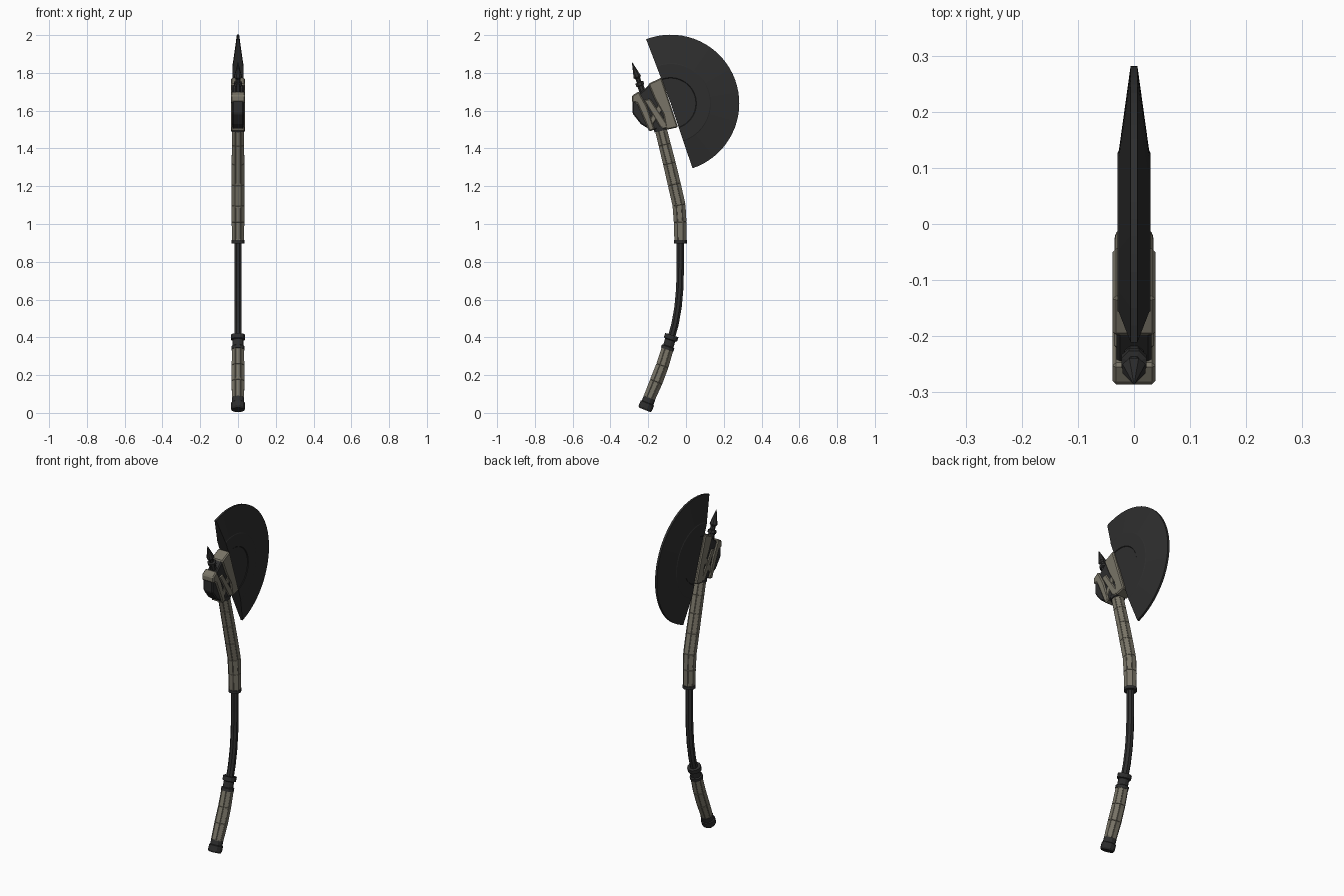
import bpy, bmesh, math
from mathutils import Vector

if "Cube" in bpy.data.objects:
    bpy.data.objects.remove(bpy.data.objects["Cube"])


def material(name, rgb):
    m = bpy.data.materials.new(name)
    m.use_nodes = True
    m.diffuse_color = (*rgb, 1)
    m.node_tree.nodes["Principled BSDF"].inputs["Base Color"].default_value = (*rgb, 1)
    return m


dark = material("dark iron", (0.027, 0.027, 0.027))
tan = material("weathered tan", (0.19, 0.175, 0.135))


def finish(name, bm, mat):
    bmesh.ops.recalc_face_normals(bm, faces=bm.faces)
    mesh = bpy.data.meshes.new(name)
    bm.to_mesh(mesh)
    bm.free()
    mesh.materials.append(mat)
    obj = bpy.data.objects.new(name, mesh)
    bpy.context.collection.objects.link(obj)
    return obj


def tube(name, path, mat, sides=8, plates=False):
    """Faceted tube along (y, z, radius) points; plates raises every side face."""
    bm = bmesh.new()
    pts = [Vector((0, y, z)) for y, z, r in path]
    rings = []
    for i, p in enumerate(pts):
        t = (pts[min(i + 1, len(pts) - 1)] - pts[max(i - 1, 0)]).normalized()
        n = Vector((0, t.z, -t.y))
        ring = []
        for k in range(sides):
            a = math.tau * (k + 0.5) / sides
            ring.append(bm.verts.new(p + path[i][2] * (Vector((math.cos(a), 0, 0)) + n * math.sin(a))))
        rings.append(ring)
    walls = []
    for a, b in zip(rings, rings[1:]):
        for k in range(sides):
            j = (k + 1) % sides
            walls.append(bm.faces.new((a[k], a[j], b[j], b[k])))
    bm.faces.new(rings[0])
    bm.faces.new(rings[-1])
    bmesh.ops.recalc_face_normals(bm, faces=bm.faces)
    if plates:
        bmesh.ops.inset_individual(bm, faces=walls, thickness=0.0015, depth=0.003)
    return finish(name, bm, mat)


def turned(name, start, end, profile, mat, sides=12):
    """Straight turned part; profile holds (fraction along, radius)."""
    path = [(start[0] + (end[0] - start[0]) * f, start[1] + (end[1] - start[1]) * f, r)
            for f, r in profile]
    return tube(name, path, mat, sides)


def slab(name, outline, half, mat, bevel=0.006):
    """Side outline in (y, z) extruded across x with chamfered edges."""
    bm = bmesh.new()
    face = bm.faces.new([bm.verts.new((-half, y, z)) for y, z in outline])
    out = bmesh.ops.extrude_face_region(bm, geom=[face])
    moved = [g for g in out["geom"] if isinstance(g, bmesh.types.BMVert)]
    bmesh.ops.translate(bm, verts=moved, vec=(2 * half, 0, 0))
    obj = finish(name, bm, mat)
    mod = obj.modifiers.new("chamfer", 'BEVEL')
    mod.width = bevel
    mod.segments = 1
    return obj


# Handle, from the pommel up
turned("pommel", (-0.219, 0.016), (-0.193, 0.08),
       [(0, 0.034), (0.12, 0.039), (0.55, 0.039), (0.6, 0.034), (1, 0.034)], dark)
tube("lower_grip", [(-0.196, 0.075, 0.031), (-0.158, 0.165, 0.034),
                    (-0.125, 0.25, 0.033), (-0.096, 0.345, 0.031)], tan, plates=True)
turned("lower_collar", (-0.1, 0.335), (-0.075, 0.412),
       [(0, 0.036), (0.2, 0.036), (0.25, 0.029), (0.65, 0.029), (0.7, 0.038), (1, 0.038)], dark)
tube("shaft", [(-0.08, 0.39, 0.021), (-0.058, 0.47, 0.021), (-0.042, 0.56, 0.021),
               (-0.033, 0.66, 0.021), (-0.03, 0.78, 0.021), (-0.03, 0.91, 0.021)], dark)
turned("middle_ring", (-0.029, 0.897), (-0.029, 0.915), [(0, 0.035), (1, 0.035)], dark)
tube("upper_grip", [(-0.03, 0.915, 0.031), (-0.031, 1.01, 0.033), (-0.037, 1.1, 0.034),
                    (-0.062, 1.21, 0.034), (-0.088, 1.32, 0.033),
                    (-0.113, 1.42, 0.032), (-0.133, 1.5, 0.031)], tan, plates=True)
turned("upper_ring", (-0.131, 1.493), (-0.136, 1.515), [(0, 0.038), (1, 0.038)], dark)

# Head block and the straps lying over it
slab("head_core", [(-0.246, 1.69), (-0.193, 1.74), (-0.135, 1.765), (-0.05, 1.515),
                   (-0.188, 1.497), (-0.24, 1.53), (-0.283, 1.585), (-0.283, 1.67)], 0.031, dark)
slab("blade_socket", [(-0.13, 1.775), (-0.2, 1.742), (-0.165, 1.66), (-0.12, 1.58),
                      (-0.105, 1.498), (-0.042, 1.512)], 0.038, tan)
slab("back_strap", [(-0.286, 1.68), (-0.25, 1.702), (-0.205, 1.62), (-0.165, 1.5),
                    (-0.195, 1.49), (-0.235, 1.585), (-0.26, 1.64), (-0.286, 1.645)], 0.038, tan)
slab("cross_strap", [(-0.225, 1.655), (-0.19, 1.665), (-0.085, 1.51),
                     (-0.13, 1.5)], 0.036, tan)
slab("lower_strap", [(-0.165, 1.61), (-0.115, 1.67), (-0.105, 1.63),
                     (-0.18, 1.515), (-0.205, 1.53)], 0.034, tan)

# Back spike
turned("spike", (-0.205, 1.63), (-0.285, 1.855),
       [(0, 0.02), (0.45, 0.018), (0.46, 0.024), (0.53, 0.024), (0.54, 0.014),
        (0.62, 0.014), (0.66, 0.022), (0.99, 0.002), (1, 0.001)], dark, sides=8)

# Half-disc blade with stepped rings and a tapering edge
section = [(0.001, 0.026), (0.133, 0.026), (0.136, 0.029), (0.208, 0.029),
           (0.212, 0.027), (0.363, 0.006)]
bm = bmesh.new()
steps = 36
loops = []
for i in range(steps + 1):
    a = math.radians(-71.5 + 182.5 * i / steps)
    loop = section + [(r, -h) for r, h in reversed(section)]
    loops.append([bm.verts.new((h, -0.081 + r * math.cos(a), 1.639 + r * math.sin(a)))
                  for r, h in loop])
for a, b in zip(loops, loops[1:]):
    for k in range(len(a)):
        j = (k + 1) % len(a)
        bm.faces.new((a[k], a[j], b[j], b[k]))
bm.faces.new(loops[0])
bm.faces.new(loops[-1])
finish("blade", bm, dark)
